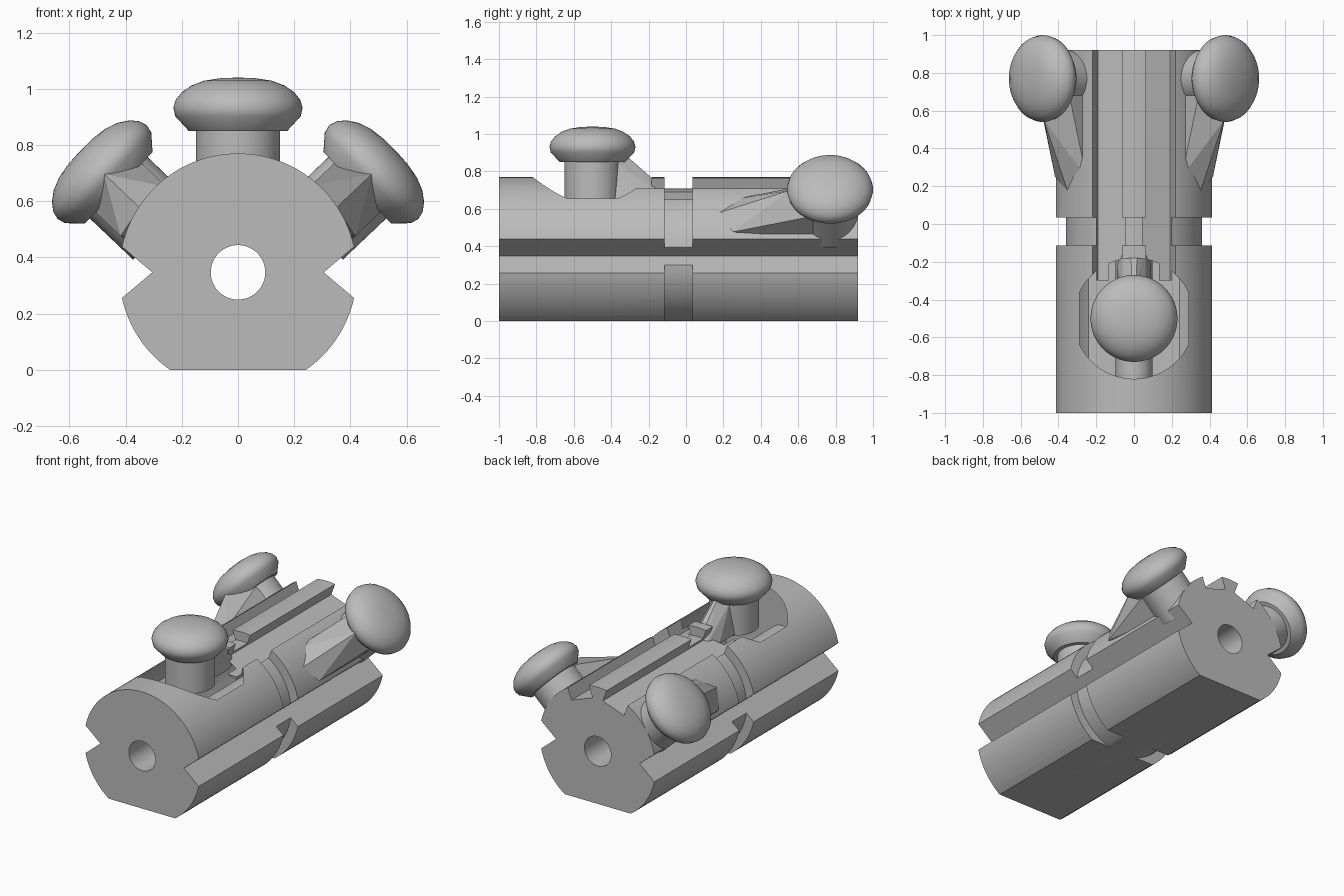
import bpy, bmesh, math
from mathutils import Matrix, Vector

cube = bpy.data.objects.get("Cube")
if cube:
    bpy.data.objects.remove(cube, do_unlink=True)

grey = bpy.data.materials.new("plain grey")
grey.use_nodes = True
colour = (0.5, 0.5, 0.5, 1)
grey.diffuse_color = colour
grey.node_tree.nodes["Principled BSDF"].inputs["Base Color"].default_value = colour

AXIS_Z = 0.347
RADIUS = 0.423
FRONT, BACK = -1.0, 0.92


def finish(name, bm, helper=False):
    bmesh.ops.recalc_face_normals(bm, faces=bm.faces)
    mesh = bpy.data.meshes.new(name)
    bm.to_mesh(mesh)
    bm.free()
    mesh.materials.append(grey)
    obj = bpy.data.objects.new(name, mesh)
    bpy.context.collection.objects.link(obj)
    obj.hide_render = helper
    return obj


def smooth(obj, angle=30):
    bpy.ops.object.select_all(action='DESELECT')
    obj.select_set(True)
    bpy.context.view_layer.objects.active = obj
    bpy.ops.object.shade_smooth_by_angle(angle=math.radians(angle))


def prism(name, outline, y0, y1, helper=False):
    """Extrude an x-z outline along y."""
    bm = bmesh.new()
    face = bm.faces.new([bm.verts.new((x, y0, z)) for x, z in outline])
    new = bmesh.ops.extrude_face_region(bm, geom=[face])["geom"]
    bmesh.ops.translate(bm, vec=(0, y1 - y0, 0),
                        verts=[v for v in new if isinstance(v, bmesh.types.BMVert)])
    return finish(name, bm, helper)


def circle(radius, n=96):
    return [(radius * math.cos(2 * math.pi * i / n),
             AXIS_Z + radius * math.sin(2 * math.pi * i / n)) for i in range(n)]


def cut(obj, cutter):
    mod = obj.modifiers.new("cut", 'BOOLEAN')
    mod.operation = 'DIFFERENCE'
    mod.solver = 'EXACT'
    mod.object = cutter
    bpy.context.view_layer.objects.active = obj
    obj.select_set(True)
    bpy.ops.object.modifier_apply(modifier=mod.name)
    bpy.data.objects.remove(cutter, do_unlink=True)


def spin(name, profile, matrix, steps=64, helper=False):
    """Revolve an (r, z) profile about z, then place it."""
    bm = bmesh.new()
    verts = [bm.verts.new((r, 0, z)) for r, z in profile]
    edges = [bm.edges.new(pair) for pair in zip(verts, verts[1:])]
    bmesh.ops.spin(bm, geom=verts + edges, cent=(0, 0, 0), axis=(0, 0, 1),
                   angle=2 * math.pi, steps=steps)
    bmesh.ops.remove_doubles(bm, verts=bm.verts, dist=1e-4)
    bm.transform(matrix)
    return finish(name, bm, helper)


def hull(name, points, matrix):
    bm = bmesh.new()
    for p in points:
        bm.verts.new(p)
    result = bmesh.ops.convex_hull(bm, input=bm.verts)
    loose = {v for v in result["geom_interior"] if isinstance(v, bmesh.types.BMVert)}
    bmesh.ops.delete(bm, geom=list(loose), context='VERTS')
    bm.transform(matrix)
    return finish(name, bm)


# Round body with a flat underside and a bore
body = prism("body", circle(RADIUS), FRONT, BACK)
cut(body, prism("base_cutter", [(-1, -1), (1, -1), (1, 0), (-1, 0)], -2, 2, True))
cut(body, prism("bore_cutter", circle(0.097, 48), -2, 2, True))

# Side V grooves and the two radial slots on top
slot_dir = Vector((math.sin(math.radians(20)), math.cos(math.radians(20))))
slot_side = Vector((slot_dir.y, -slot_dir.x))
for side in (-1, 1):
    cut(body, prism("groove_cutter",
                    [(side * 0.305, AXIS_Z), (side * 0.51, 0.52), (side * 0.51, 0.174)],
                    -2, 2, True))
    corners = [slot_dir * r + slot_side * w
               for r, w in ((0.335, -0.082), (0.335, 0.082), (0.6, 0.082), (0.6, -0.082))]
    cut(body, prism("slot_cutter", [(side * c.x, AXIS_Z + c.y) for c in corners],
                    -0.3, 2, True))

# Ring groove round the waist
to_y = Matrix.Translation((0, 0, AXIS_Z)) @ Matrix.Rotation(math.radians(-90), 4, 'X')
cut(body, spin("ring_cutter", [(0.363, -0.115), (0.6, -0.115), (0.6, 0.035),
                               (0.363, 0.035), (0.363, -0.115)], to_y, 96, True))

# Round pocket under the front knob
cut(body, spin("pocket_cutter", [(0, 0.655), (0.32, 0.655), (0.32, 1), (0, 1)],
               Matrix.Translation((0, -0.5, 0)), 64, True))
smooth(body)

# Knob profile, measured outward from the body axis
KNOB = [(0, 0.29), (0.15, 0.29), (0.15, 0.503), (0.175, 0.503), (0.223, 0.555),
        (0.23, 0.585), (0.222, 0.613), (0.2, 0.641), (0.165, 0.665),
        (0.12, 0.682), (0.06, 0.691), (0, 0.693)]

# Front knob and its brace
place = Matrix.Translation((0, -0.5, AXIS_Z))
smooth(spin("front_knob", KNOB, place))
hull("front_brace", [(s * x, y, z) for s in (-1, 1) for x, y, z in
                     ((0.09, 0, 0.3), (0.09, 0.28, 0.3), (0.06, 0.37, 0.32),
                      (0.02, 0.4, 0.345), (0.06, 0.13, 0.5), (0.01, 0.19, 0.53))], place)

# Tilted back knobs with long pointed braces
for side, label in ((1, "left"), (-1, "right")):
    tilt = Matrix.Rotation(math.radians(side * 46.5), 4, 'Y')
    place = (Matrix.Translation((0, 0.77, AXIS_Z)) @ tilt
             @ Matrix.Translation((side * 0.074, 0, 0.012)))
    smooth(spin(label + "_back_knob", KNOB, place))
    brace = [(s * 0.12, y, z) for s in (-1, 1) for y, z in
             ((0, 0.33), (-0.52, 0.38), (-0.1, 0.5))]
    brace += [(0, -0.6, 0.4), (0, -0.22, 0.575), (0, 0, 0.575), (0, -0.4, 0.3)]
    hull(label + "_back_brace", brace, place)
